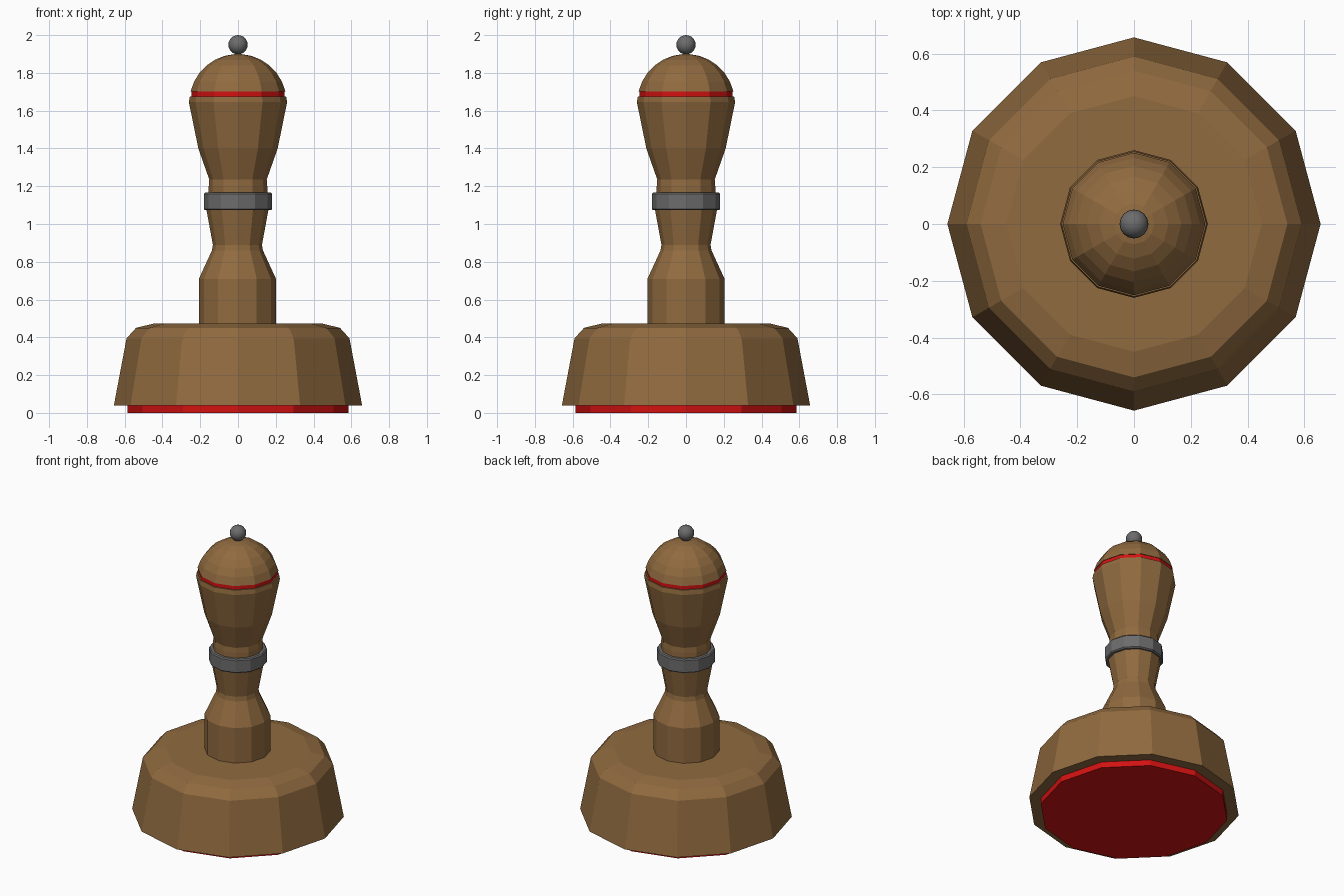
import bpy, bmesh, math

if "Cube" in bpy.data.objects:
    bpy.data.objects.remove(bpy.data.objects["Cube"])


def material(name, rgb):
    m = bpy.data.materials.new(name)
    m.diffuse_color = (*rgb, 1)
    m.use_nodes = True
    m.node_tree.nodes["Principled BSDF"].inputs["Base Color"].default_value = m.diffuse_color
    return m


wood = material("brown wood", (0.28, 0.145, 0.05))
red = material("red", (0.65, 0.006, 0.006))
metal = material("grey metal", (0.15, 0.15, 0.15))


def lathe(name, profile, mat, sides=12, x=0.0):
    """Revolve (radius, z) pairs, bottom to top, and cap both ends."""
    bm = bmesh.new()
    rings = []
    for r, z in profile:
        rings.append([bm.verts.new((x + r * math.cos(2 * math.pi * i / sides),
                                    r * math.sin(2 * math.pi * i / sides), z))
                      for i in range(sides)])
    for lo, hi in zip(rings, rings[1:]):
        for i in range(sides):
            j = (i + 1) % sides
            bm.faces.new((lo[i], lo[j], hi[j], hi[i]))
    bm.faces.new(rings[0][::-1])
    bm.faces.new(rings[-1])
    bmesh.ops.remove_doubles(bm, verts=bm.verts, dist=1e-5)
    me = bpy.data.meshes.new(name)
    bm.to_mesh(me)
    bm.free()
    me.materials.append(mat)
    ob = bpy.data.objects.new(name, me)
    bpy.context.collection.objects.link(ob)
    return ob


# Ink pad and wide base
lathe("ink_pad", [(0.585, 0), (0.585, 0.045)], red)
lathe("base", [(0.657, 0.04), (0.59, 0.395), (0.54, 0.45), (0.45, 0.472)], wood)

# Lower handle: socket and waist
lathe("lower_handle", [(0.204, 0.46), (0.204, 0.71), (0.135, 0.86),
                       (0.13, 0.89), (0.165, 1.08)], wood, x=-0.003)

# Metal collar
lathe("collar", [(0.174, 1.073), (0.181, 1.08), (0.181, 1.16), (0.174, 1.167)], metal)

# Grip, flaring upward
lathe("grip", [(0.155, 1.16), (0.155, 1.20), (0.152, 1.235), (0.21, 1.40),
               (0.26, 1.645), (0.255, 1.676)], wood)

# Red band below the dome
lathe("red_band", [(0.247, 1.67), (0.247, 1.705)], red)

# Dome: upper part of a sphere
R, zc = 0.258, 1.642
start = math.asin((1.702 - zc) / R)
dome = []
for i in range(7):
    a = start + (math.radians(86) - start) * i / 6
    dome.append((R * math.cos(a), zc + R * math.sin(a)))
lathe("dome", dome, wood)

# Ball finial
bpy.ops.mesh.primitive_uv_sphere_add(segments=16, ring_count=12, radius=0.051,
                                     location=(0, 0, 1.949))
ball = bpy.context.object
ball.name = "finial_ball"
ball.data.materials.append(metal)
bpy.ops.object.shade_smooth()
